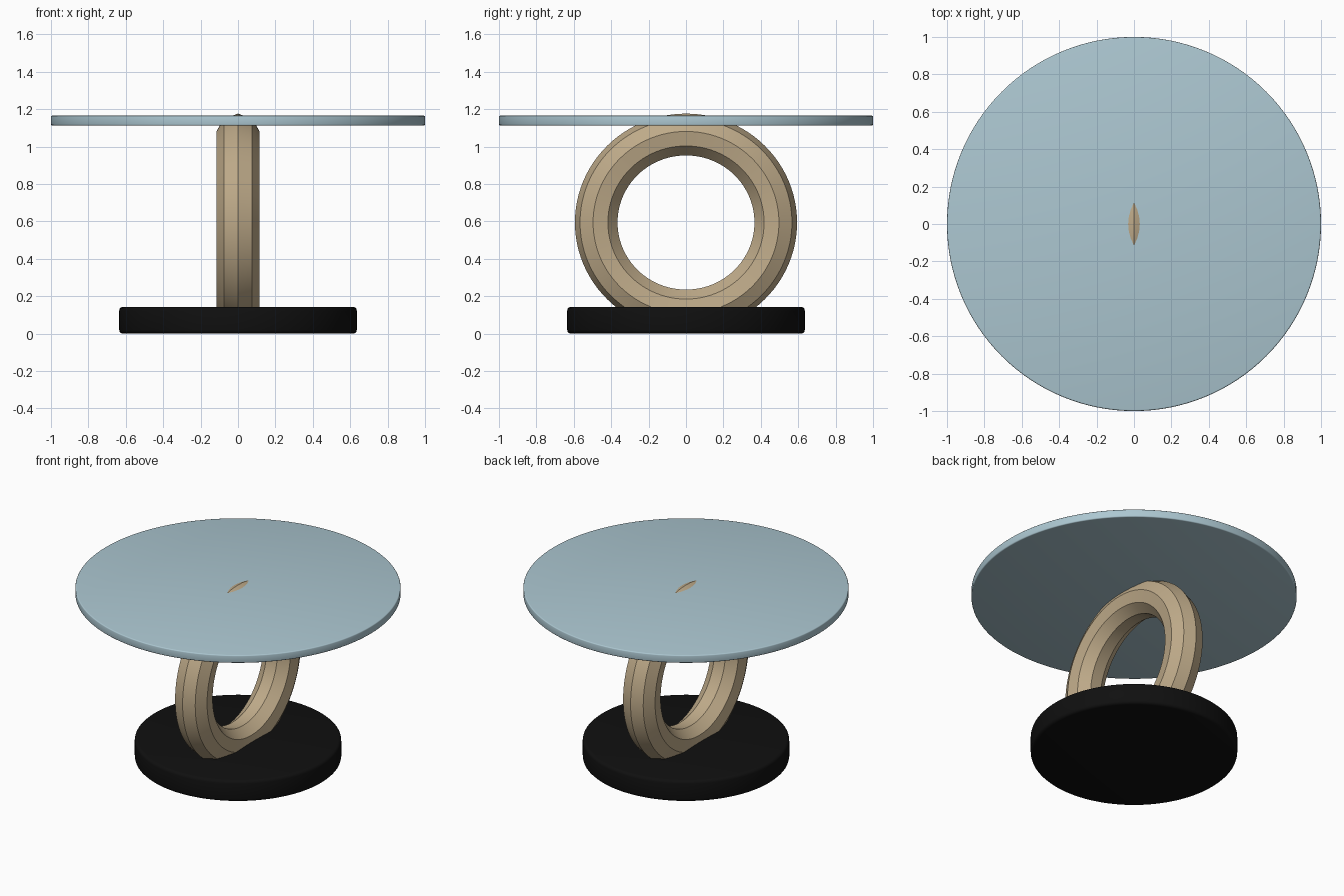
import bpy
import math

if "Cube" in bpy.data.objects:
    bpy.data.objects.remove(bpy.data.objects["Cube"], do_unlink=True)


def make_material(name, color):
    mat = bpy.data.materials.new(name)
    mat.use_nodes = True
    mat.diffuse_color = (*color, 1.0)
    mat.node_tree.nodes["Principled BSDF"].inputs["Base Color"].default_value = (*color, 1.0)
    return mat


def rounded_disc(name, radius, bottom, top, edge, material):
    """Round slab with softened rims."""
    bpy.ops.mesh.primitive_cylinder_add(
        vertices=128, radius=radius, depth=top - bottom,
        location=(0, 0, (top + bottom) / 2))
    disc = bpy.context.object
    disc.name = name
    disc.data.materials.append(material)
    bevel = disc.modifiers.new("rounded_rim", 'BEVEL')
    bevel.width = edge
    bevel.segments = 3
    bevel.limit_method = 'ANGLE'
    bevel.angle_limit = math.radians(40)
    bpy.ops.object.modifier_apply(modifier=bevel.name)
    bpy.ops.object.shade_smooth_by_angle(angle=math.radians(35))
    return disc


glass = make_material("pale blue glass", (0.413, 0.571, 0.638))
wood = make_material("tan wood", (0.515, 0.402, 0.250))
black = make_material("black", (0.005, 0.005, 0.005))

# Base and table top
rounded_disc("base", 0.635, 0.0, 0.143, 0.02, black)
rounded_disc("table_top", 1.0, 1.112, 1.165, 0.007, glass)

# Upright ring with a nine-sided section, sunk into the base and poking through the top
bpy.ops.mesh.primitive_torus_add(
    major_segments=96, minor_segments=9, major_radius=0.4765, minor_radius=0.1175,
    location=(0, 0, 0.594), rotation=(0, math.radians(90), 0))
ring = bpy.context.object
ring.name = "ring_support"
bpy.ops.object.transform_apply(location=False, rotation=True, scale=False)
ring.scale.z = 0.98
bpy.ops.object.transform_apply(location=False, rotation=False, scale=True)
ring.data.materials.append(wood)
bpy.ops.object.shade_smooth_by_angle(angle=math.radians(30))
